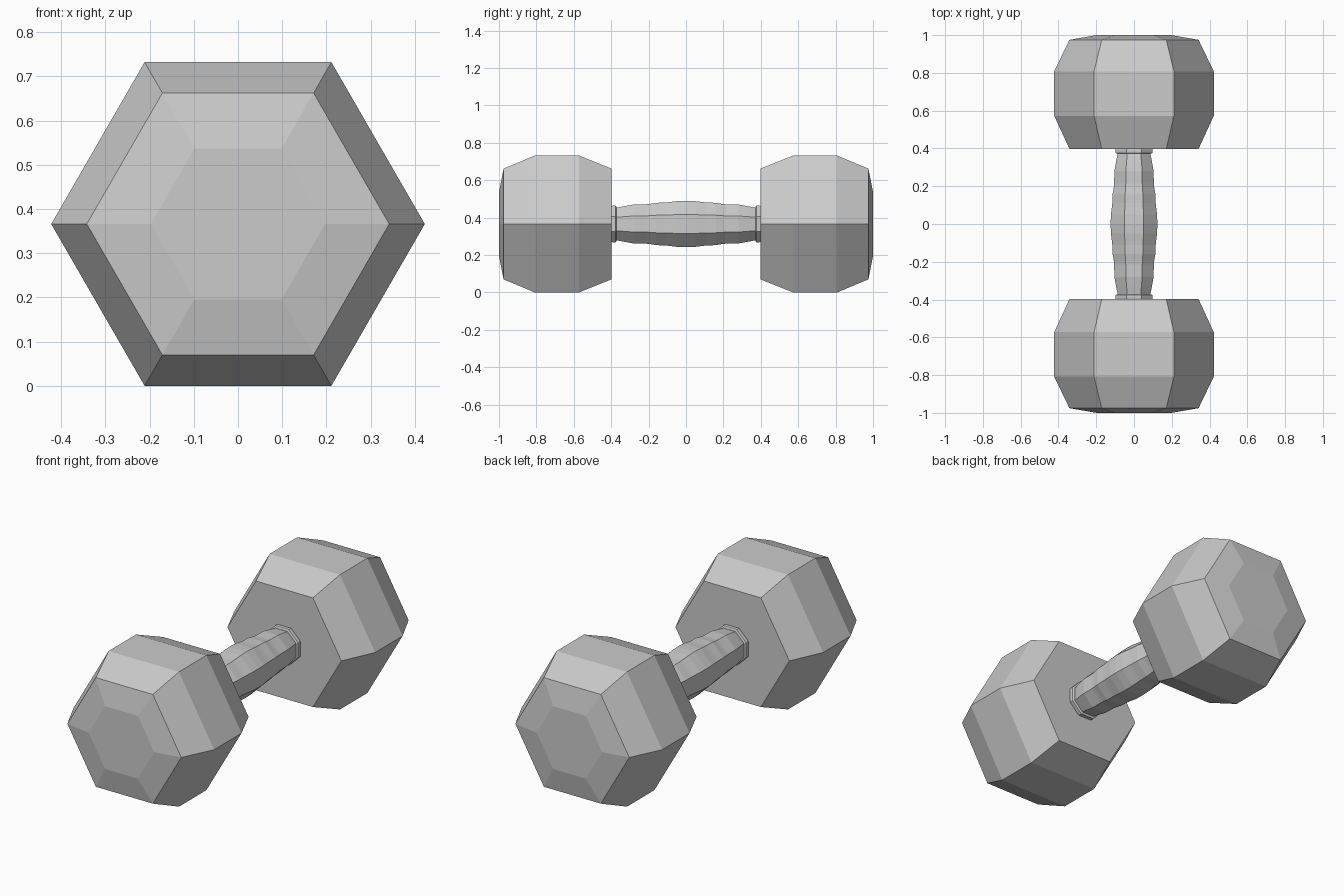
import bpy, bmesh
from math import cos, sin, pi

if "Cube" in bpy.data.objects:
    bpy.data.objects.remove(bpy.data.objects["Cube"])

CZ = 0.366  # height of the handle axis


def lathe(name, profile, sides, offset=0.0, smooth=False):
    """Loft regular polygons along y; profile is a list of (y, corner radius)."""
    bm = bmesh.new()
    rings = []
    for y, r in profile:
        rings.append([bm.verts.new((r * cos(offset + 2 * pi * i / sides), y,
                                    CZ + r * sin(offset + 2 * pi * i / sides)))
                      for i in range(sides)])
    for a, b in zip(rings, rings[1:]):
        for i in range(sides):
            j = (i + 1) % sides
            bm.faces.new((a[i], a[j], b[j], b[i]))
    bm.faces.new(rings[0])
    bm.faces.new(rings[-1])
    bmesh.ops.recalc_face_normals(bm, faces=bm.faces)
    mesh = bpy.data.meshes.new(name)
    bm.to_mesh(mesh)
    bm.free()
    obj = bpy.data.objects.new(name, mesh)
    bpy.context.collection.objects.link(obj)
    return obj


# Hexagonal weights and handle collars, one at each end
head = [(0.398, 0.342), (0.573, 0.4225), (0.808, 0.4225), (0.975, 0.342), (1.0, 0.197)]
collar = [(0.372, 0.099), (0.376, 0.106), (0.392, 0.106), (0.400, 0.104)]
for side, s in (("front", -1), ("back", 1)):
    lathe(side + "_weight", [(s * y, r) for y, r in head], 6)
    lathe(side + "_collar", [(s * y, r) for y, r in collar], 8, pi / 8)

# Octagonal grip, swelling in steps towards the middle (flat-to-centre radii)
half = [(0.0, 0.124), (0.05, 0.122), (0.09, 0.117), (0.11, 0.115), (0.16, 0.113),
        (0.195, 0.107), (0.215, 0.105), (0.28, 0.104), (0.33, 0.095), (0.37, 0.087), (0.40, 0.087)]
grip = [(-y, r) for y, r in reversed(half[1:])] + half
lathe("grip", [(y, r / cos(pi / 8)) for y, r in grip], 8, pi / 8)
